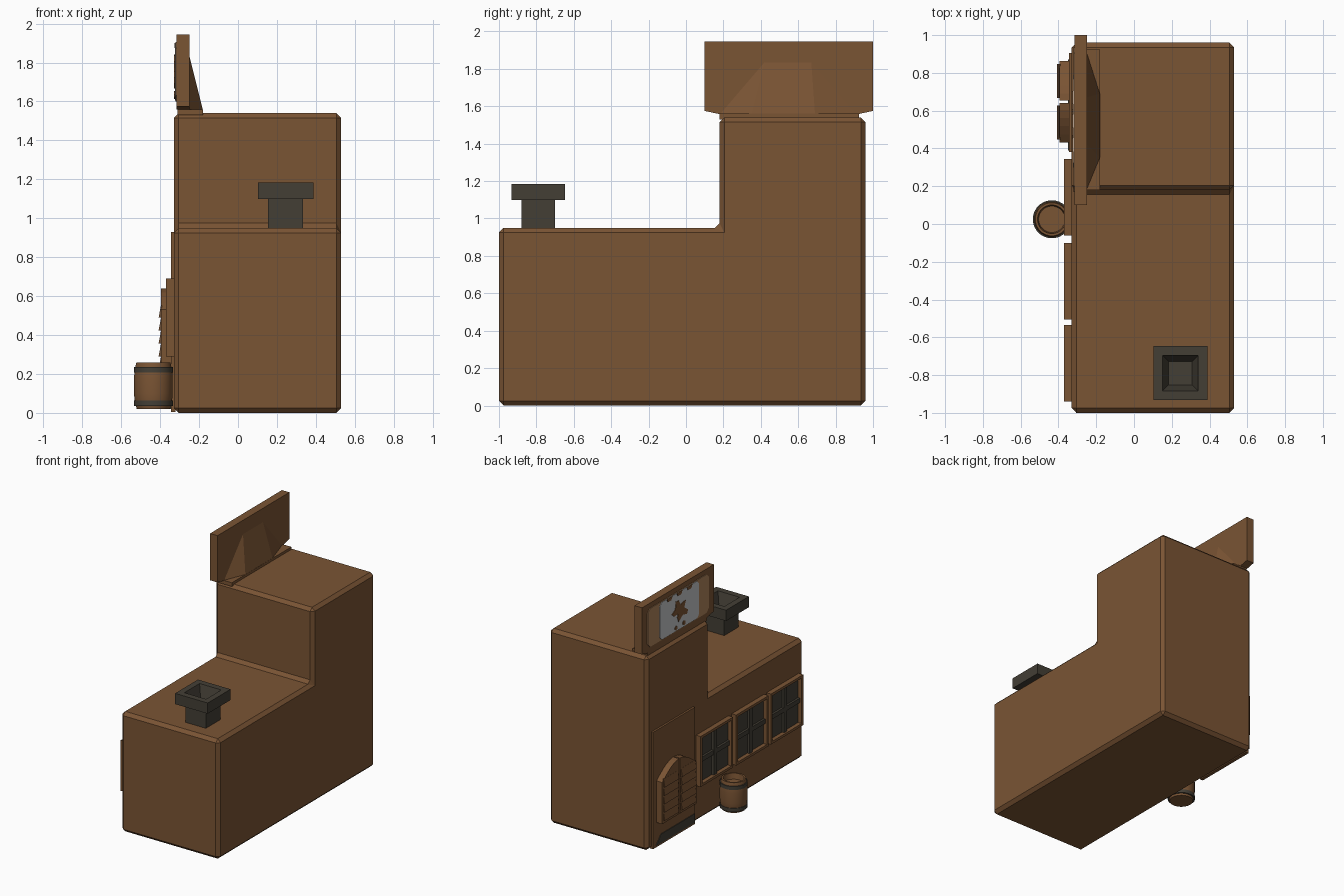
import bpy, bmesh, math
from mathutils import Vector

if "Cube" in bpy.data.objects:
    bpy.data.objects.remove(bpy.data.objects["Cube"])


def material(name, rgb):
    m = bpy.data.materials.new(name)
    m.diffuse_color = (*rgb, 1)
    m.use_nodes = True
    m.node_tree.nodes["Principled BSDF"].inputs["Base Color"].default_value = m.diffuse_color
    return m


BROWN = material("wood_brown", (0.195, 0.089, 0.034))
DARK = material("dark_iron", (0.057, 0.049, 0.036))
TAN = material("tan_board", (0.42, 0.23, 0.105))
GREY = material("pale_grey", (0.55, 0.56, 0.58))


def finish(name, bm, mat, bevel=0, smooth=False):
    bmesh.ops.recalc_face_normals(bm, faces=bm.faces)
    me = bpy.data.meshes.new(name)
    bm.to_mesh(me)
    bm.free()
    me.materials.append(mat)
    ob = bpy.data.objects.new(name, me)
    bpy.context.collection.objects.link(ob)
    if bevel:
        b = ob.modifiers.new("bevel", 'BEVEL')
        b.width, b.segments, b.limit_method = bevel, 1, 'ANGLE'
    if smooth:
        bpy.ops.object.select_all(action='DESELECT')
        ob.select_set(True)
        bpy.context.view_layer.objects.active = ob
        bpy.ops.object.shade_smooth_by_angle(angle=math.radians(35))
    return ob


def prism(name, pts, x0, x1, mat, bevel=0):
    """Extrude a (y, z) outline along x."""
    bm = bmesh.new()
    a = [bm.verts.new((x0, y, z)) for y, z in pts]
    b = [bm.verts.new((x1, y, z)) for y, z in pts]
    bm.faces.new(a)
    bm.faces.new(b)
    for i in range(len(pts)):
        j = (i + 1) % len(pts)
        bm.faces.new((a[i], a[j], b[j], b[i]))
    return finish(name, bm, mat, bevel)


def box(name, x0, x1, y0, y1, z0, z1, mat, bevel=0):
    return prism(name, [(y0, z0), (y1, z0), (y1, z1), (y0, z1)], x0, x1, mat, bevel)


def lathe(name, cx, cy, rings, n, mat, closed=False, smooth=False):
    """Stack n-sided rings of (radius, height)."""
    bm = bmesh.new()
    off = math.pi / n
    loops = [[bm.verts.new((cx + r * math.cos(off + 2 * math.pi * i / n),
                            cy + r * math.sin(off + 2 * math.pi * i / n), z))
              for i in range(n)] for r, z in rings]
    pairs = list(zip(loops, loops[1:]))
    if closed:
        pairs.append((loops[-1], loops[0]))
    else:
        bm.faces.new(loops[0])
        bm.faces.new(loops[-1])
    for a, b in pairs:
        for i in range(n):
            j = (i + 1) % n
            bm.faces.new((a[i], a[j], b[j], b[i]))
    return finish(name, bm, mat, smooth=smooth)


def notched(y0, y1, z0, z1, c):
    """Rectangle outline with cut corners."""
    return [(y0 + c, z0), (y1 - c, z0), (y1, z0 + c), (y1, z1 - c),
            (y1 - c, z1), (y0 + c, z1), (y0, z1 - c), (y0, z0 + c)]


# Stepped building: long low hall and taller tower
prism("building_body", [(-1, 0), (0.96, 0), (0.96, 1.54), (0.18, 1.54),
                        (0.18, 0.95), (-1, 0.95)], -0.33, 0.53, BROWN, 0.025)

# Chimney with a flared square cap and a sunken funnel
S = math.sqrt(2)
lathe("chimney", 0.245, -0.79,
      [(h * S, z) for h, z in ((0.09, 0.93), (0.09, 1.10), (0.143, 1.10), (0.143, 1.185),
                               (0.095, 1.185), (0.063, 1.08))], 4, DARK)

# Sign board with its ledge and rear brace
box("sign_ledge", -0.31, -0.18, 0.18, 0.925, 1.53, 1.56, BROWN)
prism("sign_board", [(0.1, 1.575), (0.18, 1.558), (0.92, 1.558), (1.0, 1.575),
                     (1.0, 1.945), (0.1, 1.945)], -0.315, -0.25, BROWN)
bm = bmesh.new()
for co in ((-0.25, 0.18, 1.555), (-0.25, 0.91, 1.555), (-0.25, 0.67, 1.835),
           (-0.25, 0.42, 1.835), (-0.18, 0.35, 1.555), (-0.18, 0.69, 1.555)):
    bm.verts.new(co)
bmesh.ops.convex_hull(bm, input=bm.verts)
finish("sign_brace", bm, BROWN)

# Painted sign: tan panel, pale centre, abstract splash and dots
prism("sign_panel", notched(0.17, 0.935, 1.60, 1.905, 0.03), -0.320, -0.314, TAN)
prism("sign_centre", notched(0.30, 0.79, 1.605, 1.90, 0.025), -0.324, -0.319, GREY)
splash = []
for i in range(18):
    a = 2 * math.pi * i / 18
    r = 0.068 + 0.025 * math.cos(5 * a + 0.5) + 0.012 * math.sin(2 * a)
    splash.append((0.54 + 1.15 * r * math.cos(a), 1.755 + r * math.sin(a)))
prism("sign_splash", splash, -0.328, -0.323, BROWN)
for i, (y, z, r) in enumerate(((0.59, 1.63, 0.016), (0.49, 1.635, 0.018))):
    prism(f"sign_dot_{i + 1}", [(y + r * math.cos(k * math.pi / 4), z + r * math.sin(k * math.pi / 4))
                                for k in range(8)], -0.328, -0.323, BROWN)
for i, y in enumerate((0.42, 0.545, 0.67)):
    prism(f"sign_notch_{i + 1}", [(y - 0.035, 1.901), (y - 0.02, 1.875), (y + 0.02, 1.875),
                                  (y + 0.035, 1.901)], -0.327, -0.323, BROWN)

# Three windows: raised frame, dark pane and crossed bars
for i, (y0, y1) in enumerate(((-0.94, -0.535), (-0.505, -0.10), (-0.06, 0.345))):
    z0, z1, w = 0.29, 0.69, 0.02
    n = i + 1
    ym, zm = (y0 + y1) / 2, (z0 + z1) / 2
    box(f"window_{n}_pane", -0.338, -0.325, y0 + 0.005, y1 - 0.005, z0 + 0.005, z1 - 0.005, DARK)
    box(f"window_{n}_frame_bottom", -0.37, -0.325, y0, y1, z0, z0 + w, BROWN)
    box(f"window_{n}_frame_top", -0.37, -0.325, y0, y1, z1 - w, z1, BROWN)
    box(f"window_{n}_frame_near", -0.37, -0.325, y0, y0 + w, z0 + w, z1 - w, BROWN)
    box(f"window_{n}_frame_far", -0.37, -0.325, y1 - w, y1, z0 + w, z1 - w, BROWN)
    box(f"window_{n}_bar_upright", -0.357, -0.33, ym - 0.018, ym + 0.018, z0 + w, z1 - w, DARK)
    box(f"window_{n}_bar_cross", -0.355, -0.33, y0 + w, y1 - w, zm - 0.018, zm + 0.018, DARK)

# Door surround and dark threshold
box("door_surround", -0.345, -0.32, 0.38, 0.905, 0.005, 0.93, BROWN)
prism("door_threshold", [(0.39, 0.02), (0.87, 0.02), (0.81, 0.09), (0.39, 0.09)],
      -0.350, -0.344, DARK)

# Pair of swing doors with curved tops and overlapping slats, mirrored about the middle
MID = 0.647
for name, s in (("left", 1), ("right", -1)):
    top = [(0.215 - 0.215 * k / 5, 0.53 + 0.11 * math.sin(k / 5 * math.pi / 2)) for k in range(5)]
    outline = [(0.006, 0.20), (0.215, 0.20)] + top + [(0.006, 0.64)]
    outline = [p for k, p in enumerate(outline) if k == 0 or p != outline[k - 1]]
    prism(f"{name}_swing_door", [(MID + s * y, z) for y, z in outline], -0.395, -0.34, BROWN)
    for k in range(5):
        z = 0.225 + 0.066 * k
        bm = bmesh.new()
        for y in (0.02, 0.20):
            for x, zz in ((-0.39, z), (-0.408, z), (-0.396, z + 0.062), (-0.39, z + 0.062)):
                bm.verts.new((x, MID + s * y, zz))
        bmesh.ops.convex_hull(bm, input=bm.verts)
        finish(f"{name}_door_slat_{k + 1}", bm, BROWN)

# Open barrel with iron hoops
BX, BY = -0.435, 0.025
lathe("barrel", BX, BY, [(0.086, 0.02), (0.097, 0.06), (0.1, 0.10), (0.1, 0.18), (0.097, 0.22),
                         (0.088, 0.26), (0.076, 0.26), (0.070, 0.215)], 24, BROWN, smooth=True)
for i, z in enumerate((0.035, 0.208)):
    lathe(f"barrel_hoop_{i + 1}", BX, BY, [(0.085, z), (0.101, z), (0.101, z + 0.028),
                                           (0.085, z + 0.028)], 24, DARK, closed=True, smooth=True)
